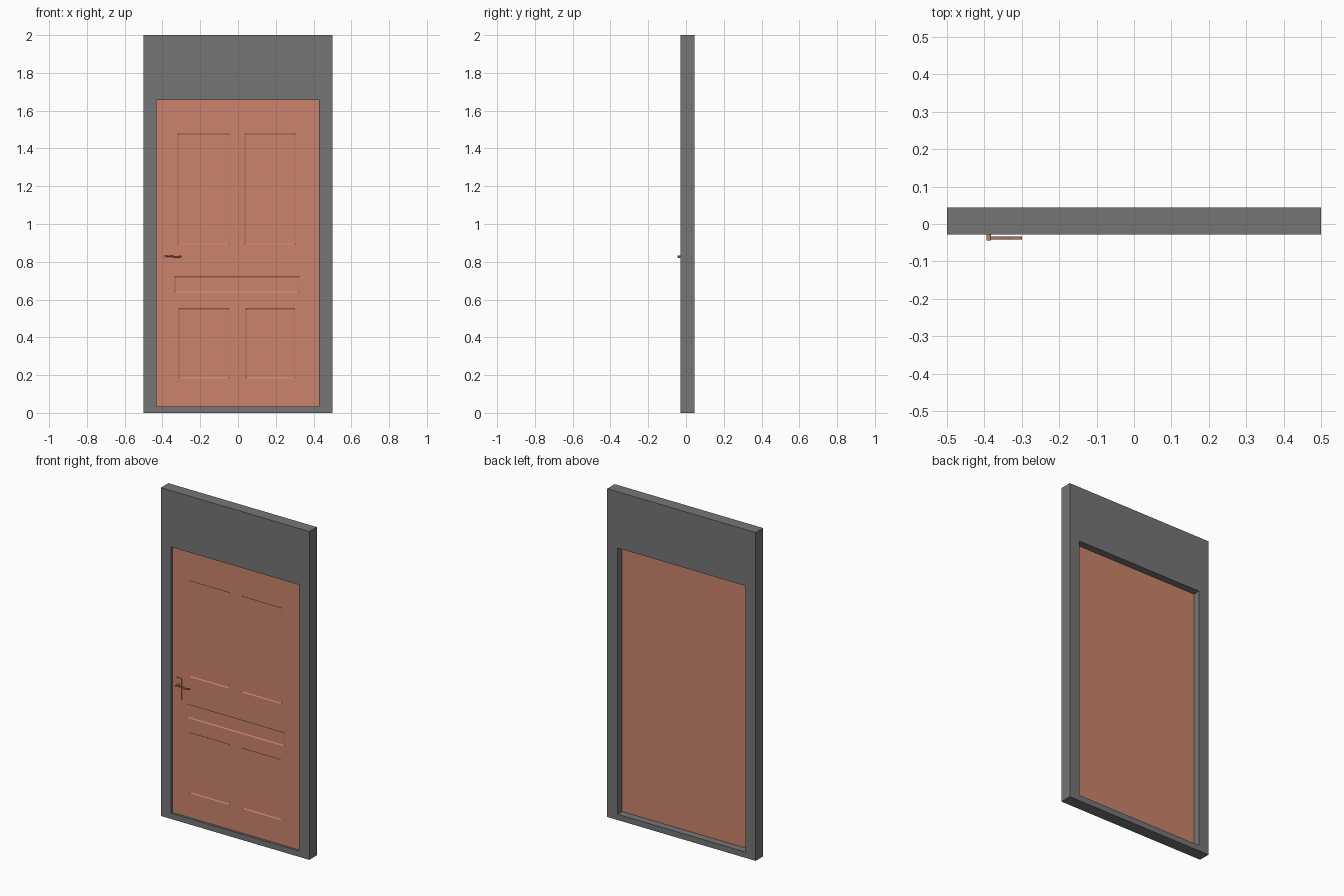
import bpy, bmesh
from mathutils import Vector

default = bpy.data.objects.get("Cube")
if default:
    bpy.data.objects.remove(default, do_unlink=True)


def material(name, rgb):
    m = bpy.data.materials.new(name)
    m.use_nodes = True
    m.diffuse_color = (*rgb, 1)
    m.node_tree.nodes["Principled BSDF"].inputs["Base Color"].default_value = (*rgb, 1)
    return m


grey = material("wall grey", (0.18, 0.18, 0.18))
salmon = material("door salmon", (0.60, 0.23, 0.15))


def add_object(name, bm, mat):
    bmesh.ops.recalc_face_normals(bm, faces=bm.faces)
    mesh = bpy.data.meshes.new(name)
    bm.to_mesh(mesh)
    bm.free()
    mesh.materials.append(mat)
    obj = bpy.data.objects.new(name, mesh)
    bpy.context.collection.objects.link(obj)
    return obj


def add_box(bm, x0, x1, y0, y1, z0, z1, taper=0.0):
    """Box whose back (y1) side is shrunk by taper on every edge."""
    size = Vector((x1 - x0, y1 - y0, z1 - z0))
    mid = Vector((x0 + x1, y0 + y1, z0 + z1)) / 2
    for v in bmesh.ops.create_cube(bm, size=1)["verts"]:
        back = v.co.y > 0
        sx, sz = (1 if v.co.x > 0 else -1), (1 if v.co.z > 0 else -1)
        v.co = Vector(a * b for a, b in zip(v.co, size)) + mid
        if back:
            v.co.x -= sx * taper
            v.co.z -= sz * taper


def cut(target, cutter):
    cutter.hide_render = True
    mod = target.modifiers.new("cut", "BOOLEAN")
    mod.operation = "DIFFERENCE"
    mod.solver = "EXACT"
    mod.object = cutter
    bpy.context.view_layer.objects.active = target
    bpy.ops.object.modifier_apply(modifier=mod.name)
    bpy.data.objects.remove(cutter, do_unlink=True)


LEFT, RIGHT, SILL, HEAD = -0.432, 0.43, 0.035, 1.657
DOOR_FRONT, DOOR_BACK = -0.015, 0.0

# Wall with a doorway through it
bm = bmesh.new()
add_box(bm, -0.5, 0.5, -0.028, 0.044, 0, 2)
wall = add_object("wall", bm, grey)
bm = bmesh.new()
add_box(bm, LEFT, RIGHT, -0.2, 0.2, SILL, HEAD)
cut(wall, add_object("doorway_cutter", bm, grey))

# Door leaf with five shallow bevelled panels on the front
bm = bmesh.new()
add_box(bm, LEFT, RIGHT, DOOR_FRONT, DOOR_BACK, SILL, HEAD)
door = add_object("door_leaf", bm, salmon)
panels = [(-0.327, -0.038, 0.885, 1.485), (0.028, 0.312, 0.885, 1.485),
          (-0.343, 0.332, 0.632, 0.73),
          (-0.322, -0.038, 0.177, 0.56), (0.033, 0.308, 0.177, 0.56)]
bm = bmesh.new()
for x0, x1, z0, z1 in panels:
    add_box(bm, x0, x1, DOOR_FRONT - 0.004, DOOR_FRONT + 0.004, z0, z1, taper=0.012)
cut(door, add_object("panel_cutter", bm, salmon))

# Handle backplate
bm = bmesh.new()
add_box(bm, -0.405, -0.368, DOOR_FRONT - 0.004, DOOR_FRONT + 0.001, 0.737, 0.868)
add_object("handle_backplate", bm, salmon)


def rod(name, points, radius):
    curve = bpy.data.curves.new(name, "CURVE")
    curve.dimensions = "3D"
    curve.bevel_depth = radius
    curve.bevel_resolution = 2
    curve.use_fill_caps = True
    curve.resolution_u = 6
    spline = curve.splines.new("BEZIER")
    spline.bezier_points.add(len(points) - 1)
    for bp, p in zip(spline.bezier_points, points):
        bp.co = p
        bp.handle_left_type = bp.handle_right_type = "AUTO"
    curve.materials.append(salmon)
    obj = bpy.data.objects.new(name, curve)
    bpy.context.collection.objects.link(obj)


# Handle stem and wavy lever
rod("handle_stem", [(-0.388, DOOR_FRONT, 0.828), (-0.388, -0.044, 0.828)], 0.006)
rod("handle_lever", [(x, -0.038, z) for x, z in
    [(-0.39, 0.828), (-0.365, 0.83), (-0.345, 0.828), (-0.325, 0.823), (-0.30, 0.83)]], 0.004)
